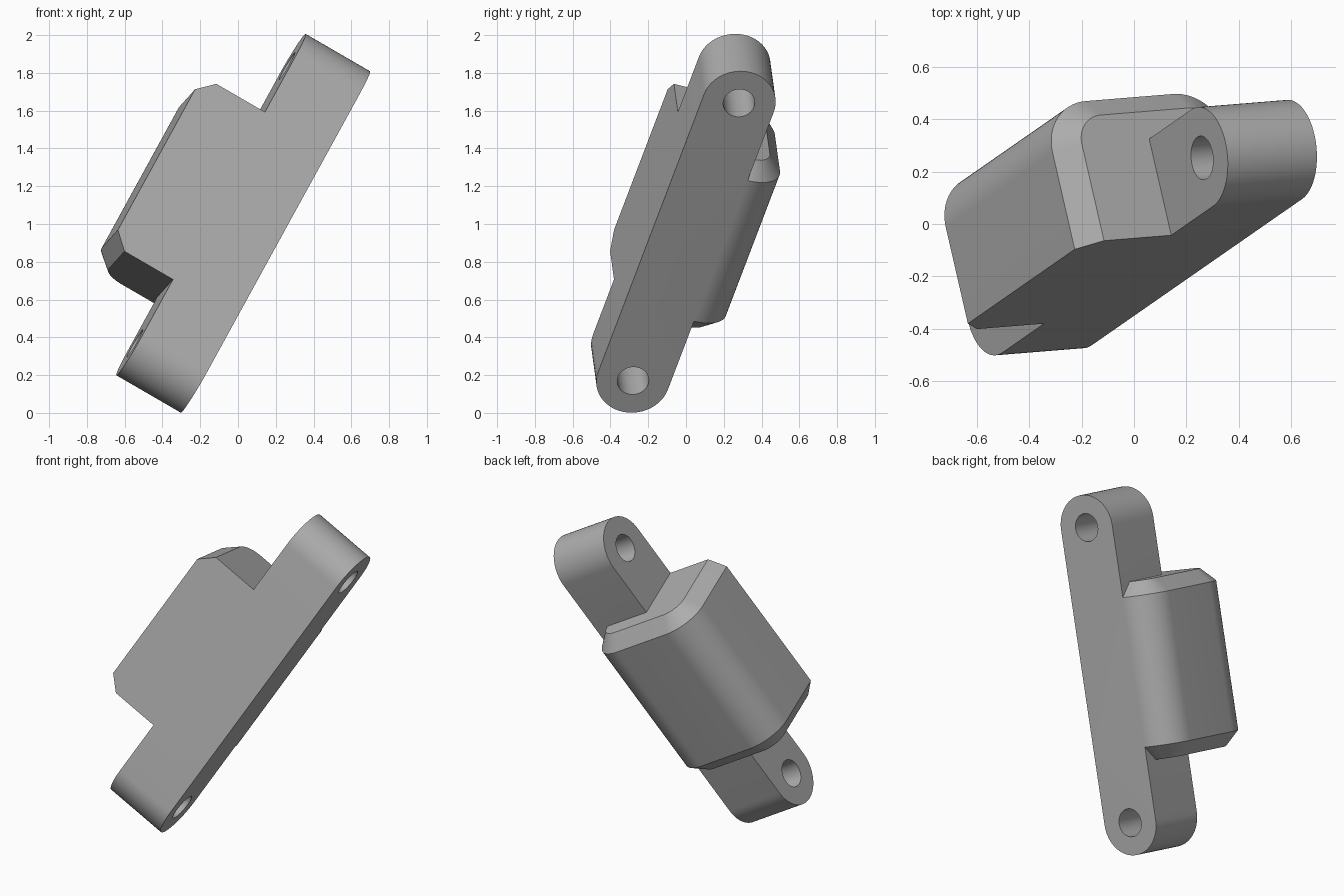
import bpy, bmesh
from math import sin, cos, pi
from mathutils import Vector, Matrix

cube = bpy.data.objects.get("Cube")
if cube:
    bpy.data.objects.remove(cube)

# Main sizes
HALF = 0.884        # half distance between the bolt holes
R = 0.195           # bar end radius
THICK = 0.395       # bar thickness
HOLE = 0.084        # bolt hole radius
BODY = 0.533        # half length of the housing
DEPTH = 0.778       # housing depth from the bar's outer face
BACK = -0.39        # housing far side
CORNER = 0.195      # housing corner radius
CHAMFER = 0.085

# Tilted frame: bar length, depth away from the outer face, width
along = Vector((0.456, 0.317, 0.831)).normalized()
depth = Vector((-0.863, -0.07, 0.5))
depth = (depth - along * depth.dot(along)).normalized()
width = along.cross(depth)
frame = Matrix((along, depth, width)).transposed().to_4x4()
frame.translation = Vector((0.198, 0.0, 0.905))

metal = bpy.data.materials.new("plain grey")
metal.use_nodes = True
grey = (0.42, 0.42, 0.42, 1)
metal.diffuse_color = grey
metal.node_tree.nodes["Principled BSDF"].inputs["Base Color"].default_value = grey


def arc(cx, cy, r, start, end, steps):
    return [(cx + r * cos(start + (end - start) * i / steps),
             cy + r * sin(start + (end - start) * i / steps)) for i in range(steps + 1)]


def loft(name, rings):
    """Skin matching closed rings and cap both ends."""
    bm = bmesh.new()
    loops = [[bm.verts.new(p) for p in ring] for ring in rings]
    for low, high in zip(loops, loops[1:]):
        for i in range(len(low)):
            j = (i + 1) % len(low)
            bm.faces.new((low[i], low[j], high[j], high[i]))
    bm.faces.new(loops[0])
    bm.faces.new(loops[-1])
    bmesh.ops.recalc_face_normals(bm, faces=bm.faces)
    mesh = bpy.data.meshes.new(name)
    bm.to_mesh(mesh)
    bm.free()
    obj = bpy.data.objects.new(name, mesh)
    obj.matrix_world = frame
    mesh.materials.append(metal)
    bpy.context.collection.objects.link(obj)
    return obj


def combine(obj, other, operation):
    mod = obj.modifiers.new(operation.lower(), "BOOLEAN")
    mod.operation = operation
    mod.solver = "EXACT"
    mod.object = other
    bpy.context.view_layer.objects.active = obj
    bpy.ops.object.modifier_apply(modifier=mod.name)
    bpy.data.objects.remove(other)


# Mounting bar with round ends
outline = arc(HALF, 0, R, -pi / 2, pi / 2, 32) + arc(-HALF, 0, R, pi / 2, 3 * pi / 2, 32)
bracket = loft("mounting_bracket", [[(a, b, w) for a, w in outline] for b in (0, THICK)])


# Housing: two rounded corners, chamfered ends, one flat side flush with the bar
def section(a, inset):
    r = CORNER - inset
    pts = [(DEPTH - inset, R), (inset, R)]
    pts += arc(CORNER, BACK + CORNER, r, pi, 3 * pi / 2, 16)
    pts += arc(DEPTH - CORNER, BACK + CORNER, r, 3 * pi / 2, 2 * pi, 16)
    return [(a, b, w) for b, w in pts]


housing = loft("housing", [section(-BODY, CHAMFER), section(CHAMFER - BODY, 0),
                           section(BODY - CHAMFER, 0), section(BODY, CHAMFER)])
combine(bracket, housing, "UNION")

# Bolt holes
for side in (-1, 1):
    ring = arc(side * HALF, 0, HOLE, 0, 2 * pi, 40)[:-1]
    cutter = loft("hole_cutter", [[(a, b, w) for a, w in ring] for b in (-0.1, THICK + 0.1)])
    cutter.hide_render = True
    combine(bracket, cutter, "DIFFERENCE")

# Smooth the round surfaces, keep edges sharp
bpy.ops.object.select_all(action="DESELECT")
bracket.select_set(True)
bpy.context.view_layer.objects.active = bracket
bpy.ops.object.shade_smooth_by_angle(angle=pi / 7)
